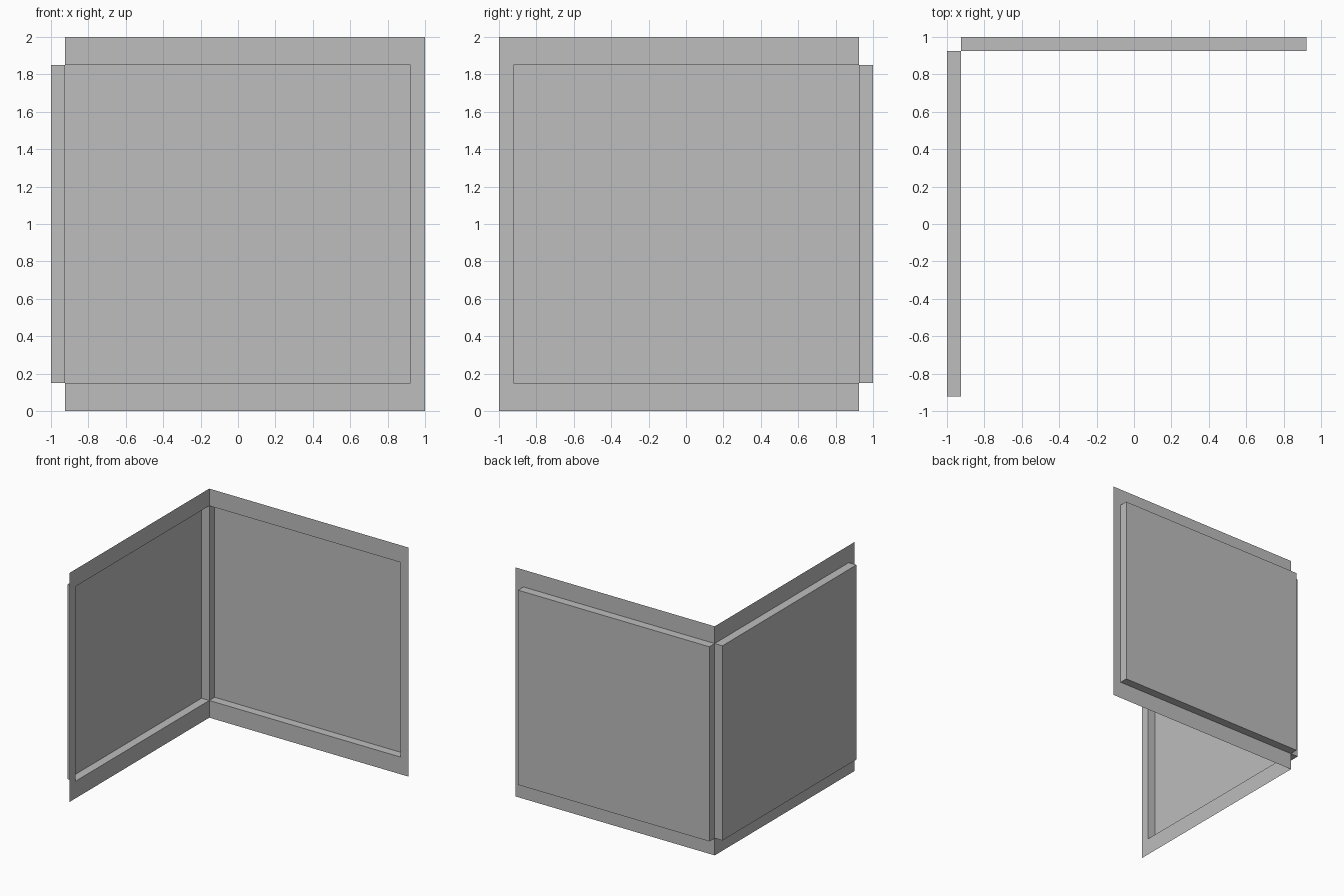
import bpy, bmesh
from mathutils import Matrix, Vector

cube = bpy.data.objects.get("Cube")
if cube:
    bpy.data.objects.remove(cube, do_unlink=True)

grey = bpy.data.materials.new("plain grey")
grey.use_nodes = True
colour = (0.51, 0.51, 0.51, 1)
grey.diffuse_color = colour
grey.node_tree.nodes["Principled BSDF"].inputs["Base Color"].default_value = colour

INNER = 0.926       # plane of the thin sheet
FAR = 0.923         # far side of the pressed-out tray
LOW, HIGH = 0.15, 1.85


def tray_panel(name, matrix=None):
    """Thin upright sheet with a rectangular tray pressed outwards."""
    bm = bmesh.new()
    corners = [(-INNER, 0), (1, 0), (1, 2), (-INNER, 2)]
    bm.faces.new([bm.verts.new((x, INNER, z)) for x, z in corners])
    # Cut the sheet along the tray outline
    for co, normal in (((FAR, 0, 0), (1, 0, 0)),
                       ((0, 0, LOW), (0, 0, 1)),
                       ((0, 0, HIGH), (0, 0, 1))):
        bmesh.ops.bisect_plane(bm, geom=bm.verts[:] + bm.edges[:] + bm.faces[:],
                               plane_co=co, plane_no=normal)
    # Press the tray out behind the sheet
    floor = [f for f in bm.faces if f.calc_center_median().x < FAR
             and LOW < f.calc_center_median().z < HIGH]
    pressed = bmesh.ops.extrude_discrete_faces(bm, faces=floor)["faces"]
    for face in pressed:
        bmesh.ops.translate(bm, verts=face.verts, vec=Vector((0, 1 - INNER, 0)))
    if matrix:
        bm.transform(matrix)
        bmesh.ops.reverse_faces(bm, faces=bm.faces[:])
    mesh = bpy.data.meshes.new(name)
    bm.to_mesh(mesh)
    bm.free()
    mesh.materials.append(grey)
    obj = bpy.data.objects.new(name, mesh)
    bpy.context.collection.objects.link(obj)


# Two panels mirrored across the diagonal of the corner
diagonal = Matrix(((0, -1, 0, 0), (-1, 0, 0, 0), (0, 0, 1, 0), (0, 0, 0, 1)))
tray_panel("back_panel")
tray_panel("right_panel", diagonal)
